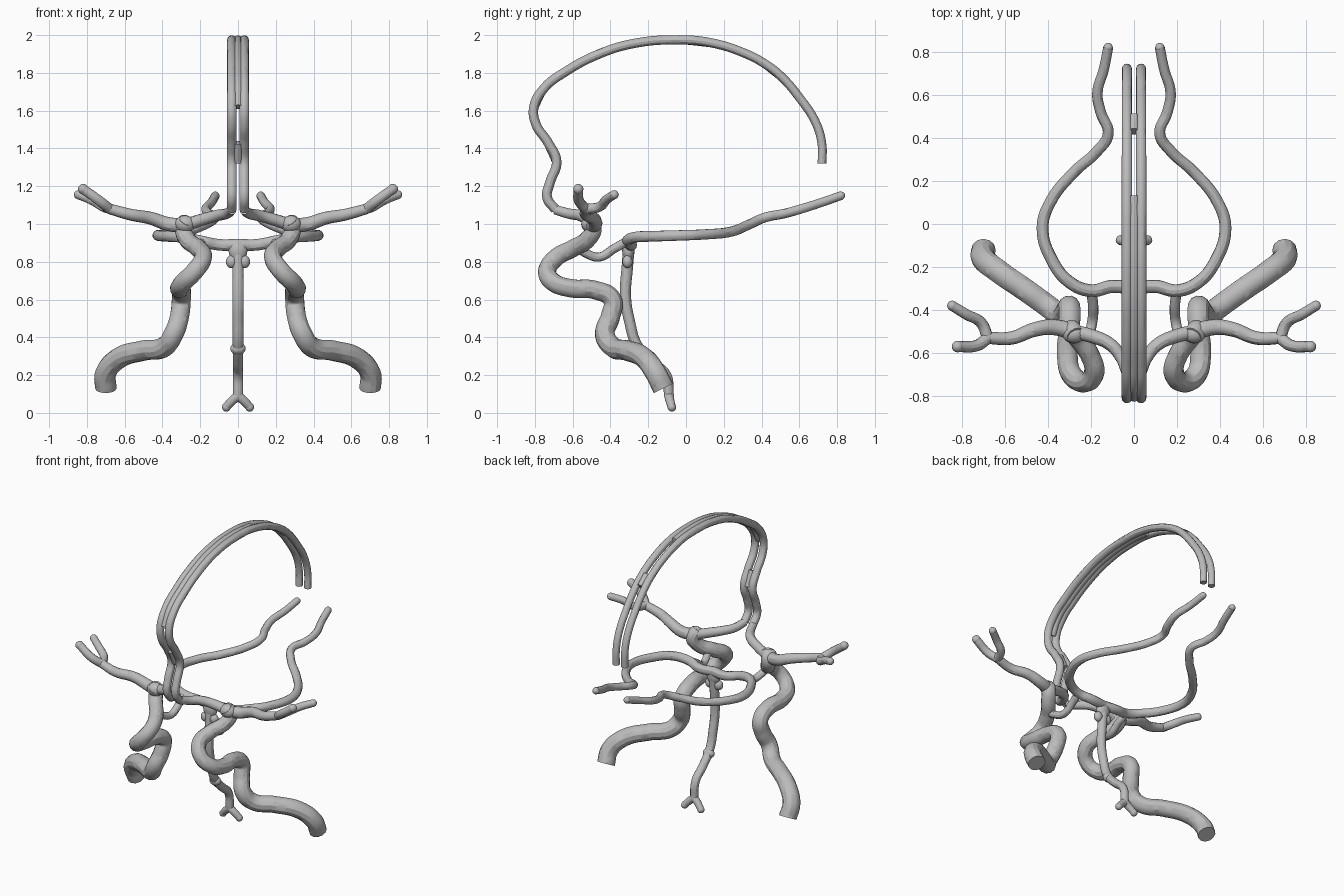
import bpy
import bmesh
from mathutils import Matrix, Vector

cube = bpy.data.objects.get("Cube")
if cube:
    bpy.data.objects.remove(cube, do_unlink=True)

# One plain grey for every vessel
grey = bpy.data.materials.new("vessel grey")
grey.use_nodes = True
colour = (.5, .5, .5, 1)
grey.diffuse_color = colour
grey.node_tree.nodes["Principled BSDF"].inputs["Base Color"].default_value = colour


def add_mesh(name, mesh, mirrored):
    """Link a smooth grey mesh, mirrored across the middle when asked."""
    for polygon in mesh.polygons:
        polygon.use_smooth = True
    mesh.materials.clear()
    mesh.materials.append(grey)
    part = bpy.data.objects.new(name, mesh)
    bpy.context.scene.collection.objects.link(part)
    if mirrored:
        part.modifiers.new("Mirror", "MIRROR").use_mirror_merge = False
    return part


def tube(name, points, start_radius, end_radius=None, mirrored=True):
    """Sweep a round tube smoothly through the points, tapering evenly."""
    end_radius = end_radius or start_radius
    curve = bpy.data.curves.new(name + " path", "CURVE")
    curve.dimensions = "3D"
    curve.bevel_depth = 1
    curve.bevel_resolution = 4
    curve.resolution_u = 8
    curve.use_fill_caps = True
    spline = curve.splines.new("BEZIER")
    spline.bezier_points.add(len(points) - 1)
    for index, (knot, point) in enumerate(zip(spline.bezier_points, points)):
        knot.co = point
        knot.handle_left_type = knot.handle_right_type = "AUTO"
        blend = index / (len(points) - 1)
        knot.radius = start_radius + (end_radius - start_radius) * blend
    helper = bpy.data.objects.new(name + " helper", curve)
    bpy.context.scene.collection.objects.link(helper)
    graph = bpy.context.evaluated_depsgraph_get()
    mesh = bpy.data.meshes.new_from_object(helper.evaluated_get(graph))
    bpy.data.objects.remove(helper, do_unlink=True)
    mesh.name = name
    part = add_mesh(name, mesh, mirrored)
    with bpy.context.temp_override(object=part, active_object=part,
                                   selected_objects=[part],
                                   selected_editable_objects=[part]):
        bpy.ops.object.shade_smooth_by_angle()
    return part


def bulb(name, centre, size, mirrored=True):
    """Rounded swelling at a junction or a vessel tip."""
    mesh = bpy.data.meshes.new(name)
    bm = bmesh.new()
    place = Matrix.Translation(Vector(centre)) @ Matrix.Diagonal((*size, 1))
    bmesh.ops.create_uvsphere(bm, u_segments=16, v_segments=10, radius=1, matrix=place)
    bm.to_mesh(mesh)
    bm.free()
    return add_mesh(name, mesh, mirrored)


# Thick winding side trunks, from the lower end to the upper junction
tube("carotid_trunk", [
    (.70, -.12, .13), (.70, -.16, .21), (.63, -.22, .29), (.50, -.31, .33),
    (.39, -.39, .35), (.34, -.43, .42), (.31, -.40, .51), (.30, -.39, .60),
    (.30, -.48, .65), (.31, -.61, .66), (.29, -.70, .69), (.23, -.735, .75),
    (.185, -.69, .82), (.21, -.60, .87), (.27, -.52, .92), (.29, -.49, .98),
    (.27, -.52, 1.02)], .057, .044)
bulb("trunk_junction", (.28, -.51, 1.0), (.055, .045, .045))

# Outward arms, each forking into two twigs
fork = (.68, -.53, 1.08)
tube("side_arm", [(.26, -.51, .99), (.37, -.48, 1.0), (.46, -.49, 1.03),
                  (.57, -.53, 1.05), fork], .04, .028)
tube("rear_twig", [fork, (.71, -.46, 1.09), (.78, -.42, 1.13), (.845, -.38, 1.155)],
     .027, .024)
tube("front_twig", [fork, (.73, -.565, 1.12), (.82, -.57, 1.185)], .028, .026)
bulb("rear_twig_tip", (.845, -.38, 1.155), (.024, .024, .024))
bulb("front_twig_tip", (.82, -.57, 1.185), (.027, .027, .027))

# Inward links that turn up into the twin midline arches
gap = .033
tube("front_link", [(.29, -.50, .99), (.20, -.52, 1.02), (.11, -.56, 1.045),
                    (.06, -.62, 1.055), (gap, -.69, 1.075)], .034, .026)
arch = [(-.69, 1.075), (-.735, 1.14), (-.72, 1.22), (-.685, 1.33), (-.73, 1.43),
        (-.795, 1.53), (-.805, 1.62), (-.75, 1.72), (-.64, 1.805), (-.46, 1.90),
        (-.28, 1.955), (-.04, 1.975), (.13, 1.96), (.32, 1.90), (.43, 1.84), (.50, 1.785),
        (.60, 1.67), (.69, 1.53), (.72, 1.42), (.72, 1.32)]
tube("midline_arch", [(gap, y, z) for y, z in arch], .026, .023)

# Webs that fuse the twin arches between the open slots
for name, first, last in (("lower_web", 3, 5), ("crown_web", 6, 13), ("rear_web", 14, 16)):
    tube(name, [(0, y, z) for y, z in arch[first:last]], .024, mirrored=False)

# Rear vessels sweeping out and back
tube("rear_sweep", [
    (0, -.30, .89), (.10, -.29, .89), (.20, -.31, .91), (.30, -.27, .93),
    (.38, -.17, .935), (.425, -.02, .94), (.39, .10, .945), (.28, .24, .96),
    (.17, .34, 1.0), (.12, .42, 1.035), (.155, .52, 1.055), (.17, .61, 1.08),
    (.14, .72, 1.115), (.12, .82, 1.15)], .031, .023)
bulb("rear_sweep_tip", (.12, .82, 1.15), (.022, .022, .022))

# Thin connectors between the rear vessels and the side trunks
tube("connector", [(.20, -.31, .91), (.19, -.38, .87), (.195, -.46, .825),
                   (.21, -.52, .84), (.23, -.58, .88)], .024)

# Central stem with its swellings and forked foot
foot = (0, -.09, .09)
tube("central_stem", [(0, -.30, .90), (0, -.31, .78), (0, -.32, .61), (0, -.30, .49),
                      (0, -.26, .36), (0, -.18, .27), (0, -.105, .20), foot],
     .031, .026, mirrored=False)
bulb("stem_head", (0, -.305, .86), (.05, .033, .06), mirrored=False)
bulb("stem_stub", (.034, -.31, .80), (.03, .027, .034))
bulb("stem_knot", (0, -.25, .34), (.041, .03, .032), mirrored=False)
tube("foot_branch", [foot, (.03, -.085, .065), (.062, -.075, .032)], .026, .022)
bulb("foot_tip", (.062, -.075, .03), (.023, .023, .023))
